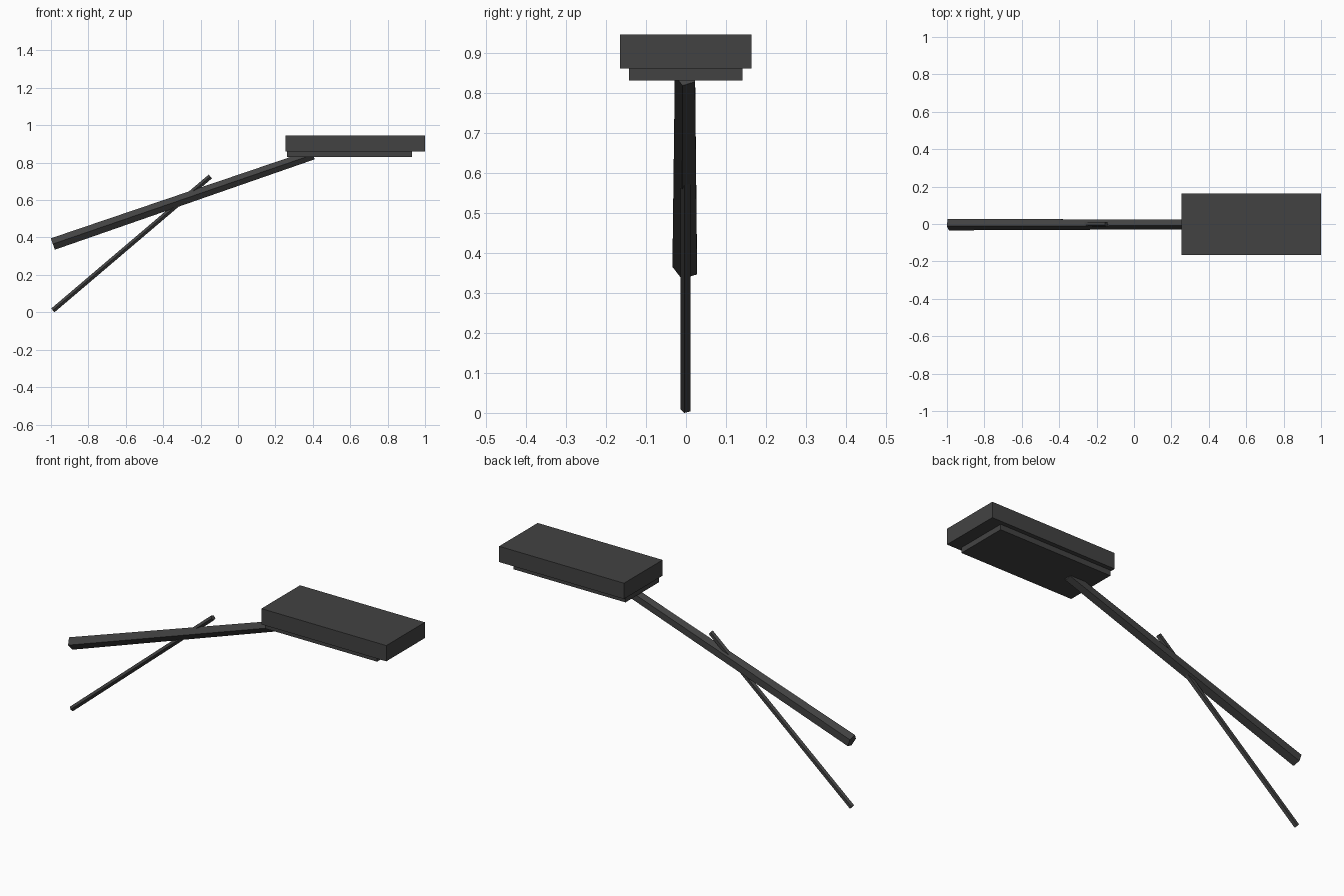
import bpy, bmesh, math
from mathutils import Vector

cube = bpy.data.objects.get("Cube")
if cube:
    bpy.data.objects.remove(cube, do_unlink=True)

# One dark grey paint for every part
paint = bpy.data.materials.new("dark_grey_metal")
paint.use_nodes = True
grey = (0.055, 0.055, 0.055, 1)
paint.diffuse_color = grey
paint.node_tree.nodes["Principled BSDF"].inputs["Base Color"].default_value = grey


def finish(name, bm):
    bmesh.ops.recalc_face_normals(bm, faces=bm.faces)
    mesh = bpy.data.meshes.new(name)
    bm.to_mesh(mesh)
    bm.free()
    mesh.materials.append(paint)
    obj = bpy.data.objects.new(name, mesh)
    bpy.context.scene.collection.objects.link(obj)
    return obj


def box(name, low, high):
    low, high = Vector(low), Vector(high)
    bm = bmesh.new()
    bmesh.ops.create_cube(bm, size=1)
    bmesh.ops.scale(bm, vec=high - low, verts=bm.verts)
    bmesh.ops.translate(bm, vec=(low + high) / 2, verts=bm.verts)
    return finish(name, bm)


def pole(name, start, end, r_start, r_end, sides=5):
    """Tapered flat-sided pole with one edge turned to the front."""
    start, end = Vector(start), Vector(end)
    out = Vector((0, -1, 0))
    up = (end - start).normalized().cross(out)
    bm = bmesh.new()
    rings = []
    for centre, r in ((start, r_start), (end, r_end)):
        angles = [math.tau * i / sides for i in range(sides)]
        rings.append([bm.verts.new(centre + r * (out * math.cos(a) + up * math.sin(a)))
                      for a in angles])
    for i in range(sides):
        j = (i + 1) % sides
        bm.faces.new((rings[0][i], rings[0][j], rings[1][j], rings[1][i]))
    for ring in rings:
        bm.faces.new(ring)
    return finish(name, bm)


# Lamp head and the light panel beneath it
box("lamp_head", (0.255, -0.165, 0.86), (1.0, 0.164, 0.945))
box("light_panel", (0.262, -0.143, 0.831), (0.93, 0.141, 0.86))

# Main arm and thin brace
pole("main_arm", (-0.99, 0, 0.365), (0.401, 0, 0.843), 0.034, 0.028)
pole("brace_rod", (-0.99, 0, 0.01), (-0.148, 0, 0.726), 0.014, 0.014)
